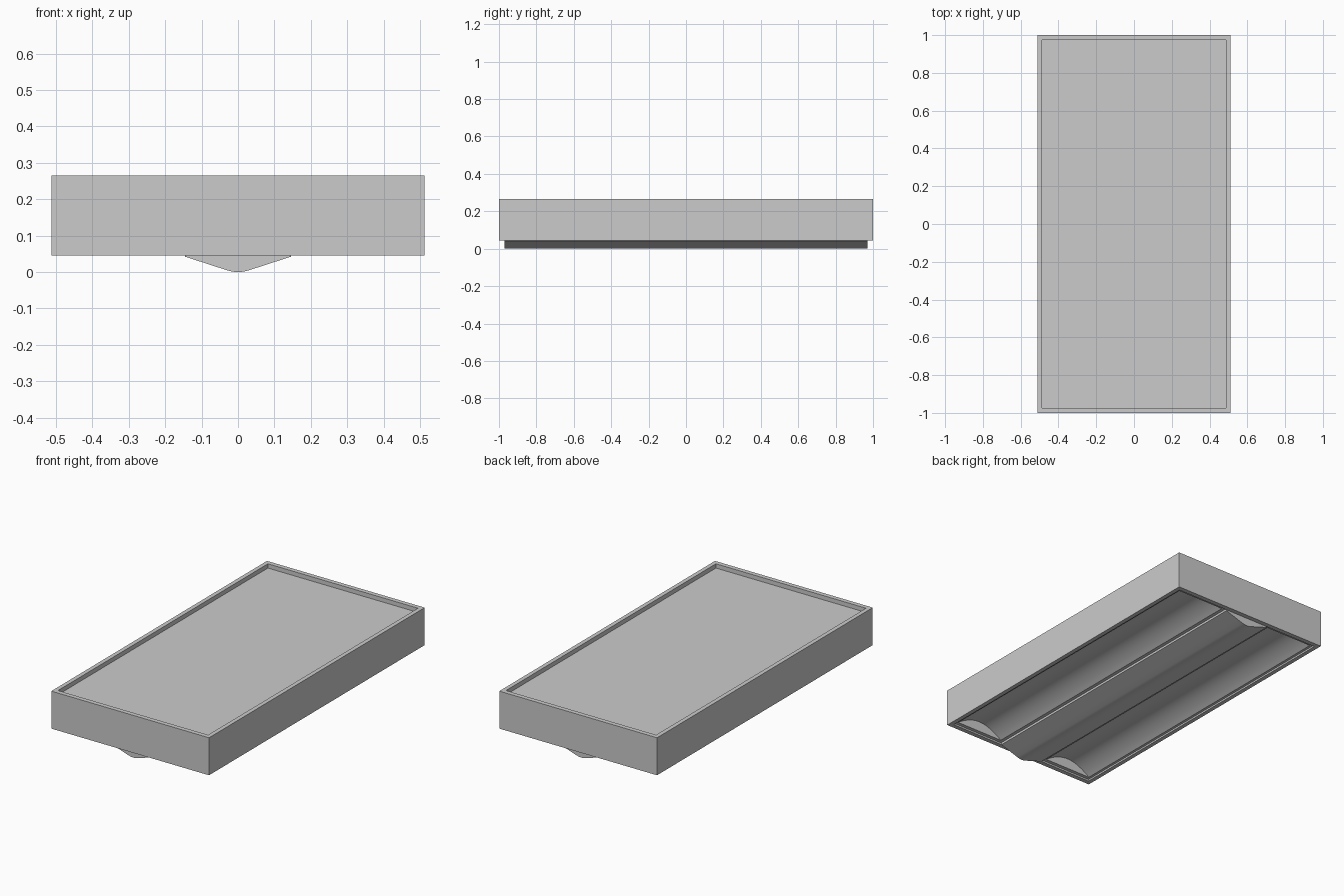
import bpy, bmesh, math

if "Cube" in bpy.data.objects:
    bpy.data.objects.remove(bpy.data.objects["Cube"])

HX, HY = 0.512, 1.0            # outer half sizes
IX, IY = 0.487, 0.973          # inside of the frame walls
Z0, Z1 = 0.045, 0.265          # frame bottom and top
LEDGE = 0.055                  # height of the reflector rim
CH_IN, CH_OUT, CH_Y = 0.165, 0.472, 0.952   # channel limits
RISE = 0.06


def finish(name, bm, smooth=False):
    bmesh.ops.recalc_face_normals(bm, faces=bm.faces)
    me = bpy.data.meshes.new(name)
    bm.to_mesh(me)
    bm.free()
    ob = bpy.data.objects.new(name, me)
    bpy.context.collection.objects.link(ob)
    if smooth:
        bpy.ops.object.select_all(action='DESELECT')
        ob.select_set(True)
        bpy.context.view_layer.objects.active = ob
        bpy.ops.object.shade_smooth_by_angle(angle=math.radians(30))
    return ob


def box(name, x0, x1, y0, y1, z0, z1):
    bm = bmesh.new()
    bmesh.ops.create_cube(bm, size=1)
    for v in bm.verts:
        v.co = ((x0 + x1) / 2 + v.co.x * (x1 - x0),
                (y0 + y1) / 2 + v.co.y * (y1 - y0),
                (z0 + z1) / 2 + v.co.z * (z1 - z0))
    return finish(name, bm)


def sweep(name, profile, half, closed):
    """Carry an x/z profile along y from -half to half."""
    bm = bmesh.new()
    rows = [[bm.verts.new((x, y, z)) for x, z in profile] for y in (-half, half)]
    n = len(profile)
    for i in range(n if closed else n - 1):
        j = (i + 1) % n
        bm.faces.new((rows[0][i], rows[0][j], rows[1][j], rows[1][i]))
    if closed:
        for r in rows:
            bm.faces.new(r)
    return finish(name, bm, True)


# Outer frame: four walls as one rectangular ring
bm = bmesh.new()
corners = ((-1, -1), (1, -1), (1, 1), (-1, 1))
loops = [[bm.verts.new((sx * x, sy * y, z)) for sx, sy in corners]
         for x, y, z in ((HX, HY, Z0), (HX, HY, Z1), (IX, IY, Z1), (IX, IY, Z0))]
for k in range(4):
    a, b = loops[k], loops[(k + 1) % 4]
    for i in range(4):
        j = (i + 1) % 4
        bm.faces.new((a[i], a[j], b[j], b[i]))
finish("outer_frame", bm)

# Recessed back panel
box("back_panel", -IX, IX, -IY, IY, 0.225, 0.24)

# Vaulted reflector channels, one each side of the lens
N = 20
arch = [(CH_IN + (CH_OUT - CH_IN) * i / N,
         LEDGE + RISE * math.sin(math.pi * i / N) ** 0.9) for i in range(N + 1)]
for side, s in (("right", 1), ("left", -1)):
    curve = [(s * x, z) for x, z in arch]
    sheet = [(s * 0.14, LEDGE)] + curve + [(s * IX, LEDGE)]
    sweep("reflector_" + side, sheet, CH_Y, False)
    # End plates closing the channel
    for end, e in (("back", 1), ("front", -1)):
        bm = bmesh.new()
        bm.faces.new([bm.verts.new((x, e * CH_Y, z)) for x, z in curve])
        finish("channel_end_%s_%s" % (side, end), bm)

# Flat rim at both ends of the channels
for end, e in (("back", 1), ("front", -1)):
    y = sorted((e * CH_Y, e * IY))
    box("end_rim_" + end, -IX, IX, y[0], y[1], LEDGE, LEDGE + 0.008)

# Central hanging lens
half = [(0.145, LEDGE), (0.145, 0.042), (0.10, 0.0275), (0.06, 0.0145),
        (0.03, 0.005), (0.015, 0.001)]
lens = half + [(0, 0)] + [(-x, z) for x, z in reversed(half)]
sweep("central_lens", lens, 0.97, True)
